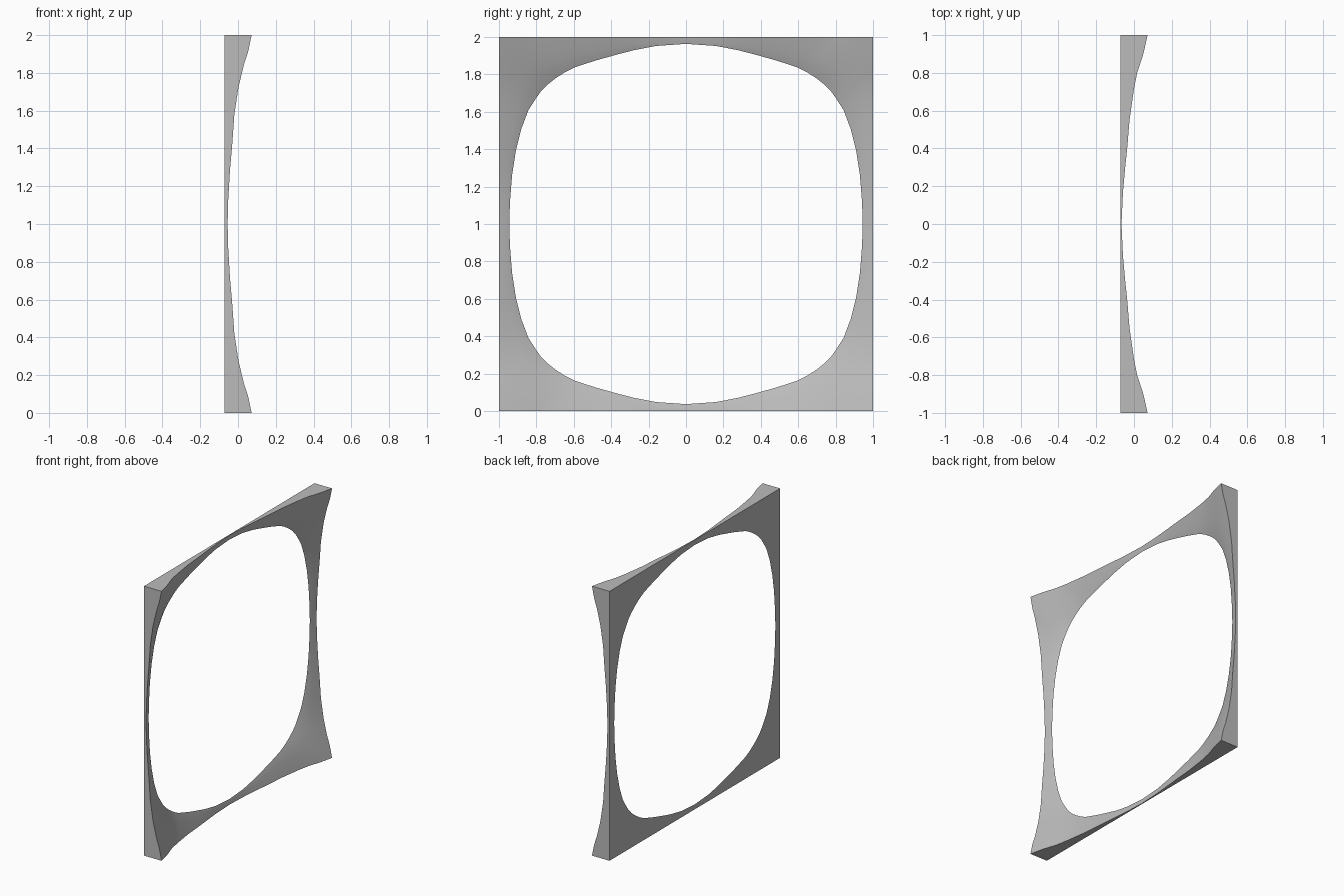
import bpy
import bmesh
import math

cube = bpy.data.objects.get("Cube")
if cube:
    bpy.data.objects.remove(cube, do_unlink=True)

BACK = -0.072
STEPS = 6

# One quarter of the opening outline, (y, z) from the centre
OPENING = [(0.945, 0), (0.941, 0.12), (0.93, 0.26), (0.91, 0.39), (0.88, 0.51),
           (0.842, 0.61), (0.8, 0.675), (0.775, 0.71), (0.743, 0.743),
           (0.7, 0.777), (0.65, 0.81), (0.595, 0.838), (0.48, 0.875),
           (0.38, 0.903), (0.28, 0.929), (0.16, 0.952), (0, 0.963)]

# Depth of the front rim against distance from the middle of a side
RIM = [(0, -0.055), (0.2, -0.05), (0.4, -0.032), (0.6, -0.013 - 0.005),
       (0.7, -0.002), (0.8, 0.017), (0.92, 0.056), (1, 0.072)]


def rim_depth(u, upright):
    for (a, p), (b, q) in zip(RIM, RIM[1:]):
        if u <= b:
            depth = p + (q - p) * (u - a) / (b - a)
            break
    # The top and bottom rails are slightly thinner in the middle
    return depth if upright else depth - 0.011 * (1 - u) ** 2


def section(y, z):
    """Closed wedge section running from the opening out to the square rim."""
    reach = max(abs(y), abs(z))
    oy, oz = y / reach, z / reach
    front = rim_depth(min(abs(oy), abs(oz)), abs(y) >= abs(z))
    points = [(BACK, oy, oz + 1)]
    for i in range(STEPS + 1):
        t = i / STEPS
        x = BACK + (front - BACK) * t ** 0.88
        points.append((x, y + (oy - y) * t, z + (oz - z) * t + 1))
    return points


# Mirror the quarter outline into a full loop
half = OPENING + [(-y, z) for y, z in reversed(OPENING[:-1])]
loop = half + [(y, -z) for y, z in reversed(half[1:-1])]

# Bridge neighbouring sections into the frame
bm = bmesh.new()
rings = [[bm.verts.new(p) for p in section(y, z)] for y, z in loop]
for i, ring in enumerate(rings):
    following = rings[(i + 1) % len(rings)]
    for j in range(len(ring)):
        k = (j + 1) % len(ring)
        bm.faces.new((ring[j], ring[k], following[k], following[j]))
bmesh.ops.recalc_face_normals(bm, faces=bm.faces)
mesh = bpy.data.meshes.new("frame")
bm.to_mesh(mesh)
bm.free()

# Plain grey finish
grey = bpy.data.materials.new("grey")
grey.use_nodes = True
colour = (0.5, 0.5, 0.5, 1)
grey.diffuse_color = colour
grey.node_tree.nodes["Principled BSDF"].inputs["Base Color"].default_value = colour
mesh.materials.append(grey)

frame = bpy.data.objects.new("frame", mesh)
bpy.context.collection.objects.link(frame)
bpy.ops.object.select_all(action="DESELECT")
frame.select_set(True)
bpy.context.view_layer.objects.active = frame

# Keep the knife edges crisp: the blend only applies to the hollowed front
bpy.ops.object.shade_smooth_by_angle(angle=math.radians(30))
back_limit = BACK + 1e-4
for edge in mesh.edges:
    a, b = (mesh.vertices[v].co for v in edge.vertices)
    if a.x < back_limit and b.x < back_limit:
        edge.use_edge_sharp = True
